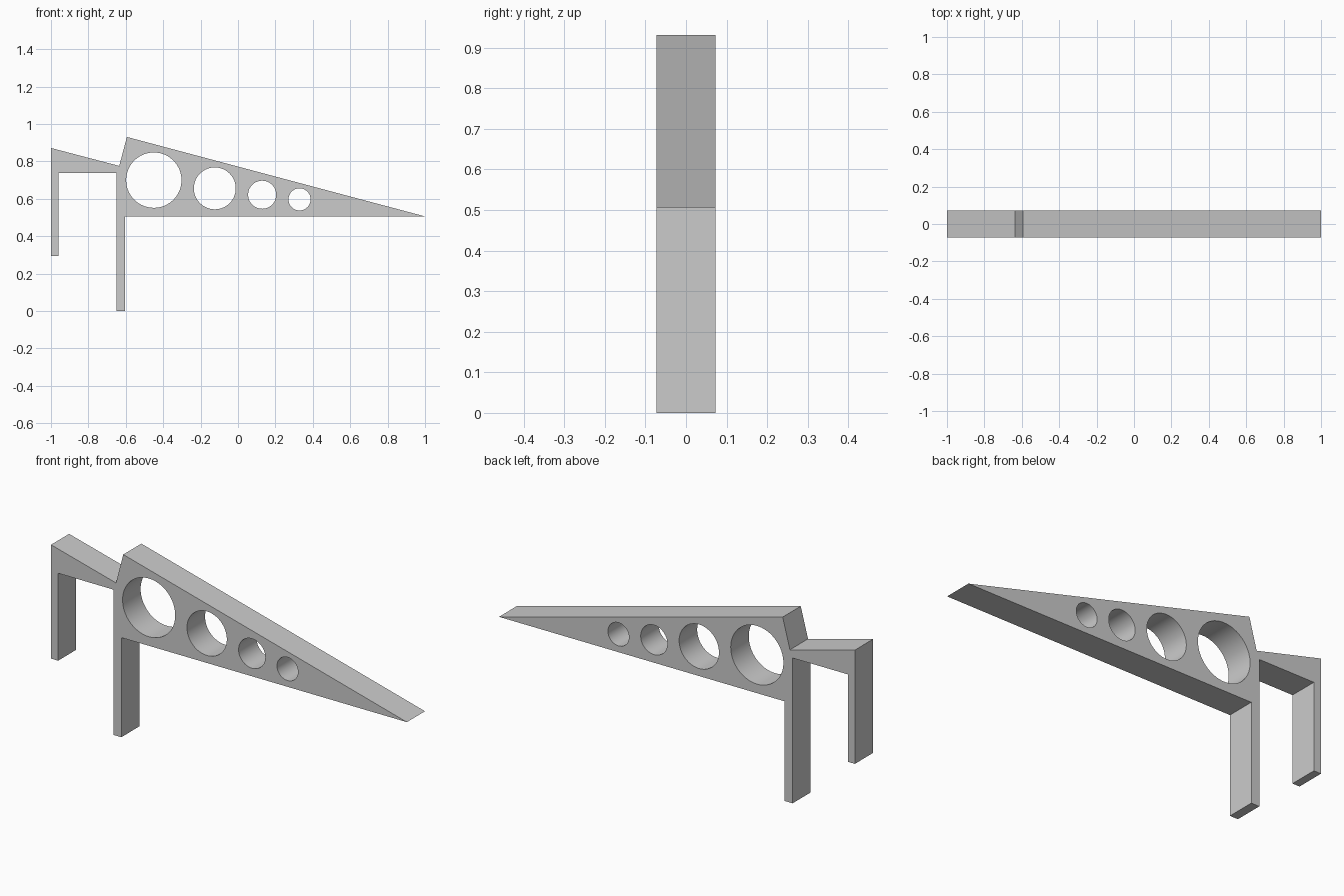
import bpy, bmesh
from math import sin, cos, tau, radians

if "Cube" in bpy.data.objects:
    bpy.data.objects.remove(bpy.data.objects["Cube"])

HALF_DEPTH = 0.0725

# Side outline (x, z): rear leg, sloped rear arm, notch, long tapered arm, main leg
OUTLINE = [(-1, 0.294), (-0.96, 0.294), (-0.96, 0.738), (-0.65, 0.738),
           (-0.65, 0), (-0.605, 0), (-0.605, 0.506), (1, 0.506),
           (-0.594, 0.931), (-0.635, 0.776), (-1, 0.872)]

# Lightening holes (x, z, radius)
HOLES = [(-0.45, 0.70, 0.148), (-0.124, 0.656, 0.112),
         (0.129, 0.622, 0.075), (0.329, 0.597, 0.059)]


def add_loop(curve, points):
    spline = curve.splines.new('POLY')
    spline.points.add(len(points) - 1)
    for p, (x, z) in zip(spline.points, points):
        p.co = (x, z, 0, 1)
    spline.use_cyclic_u = True


def circle(x, z, r, n=64):
    return [(x + r * cos(tau * i / n), z + r * sin(tau * i / n)) for i in range(n)]


# Filled profile with holes, extruded across y
curve = bpy.data.curves.new("bracket_profile", 'CURVE')
curve.dimensions = '2D'
curve.fill_mode = 'BOTH'
curve.extrude = HALF_DEPTH
add_loop(curve, OUTLINE)
for hole in HOLES:
    add_loop(curve, circle(*hole))

bracket = bpy.data.objects.new("bracket", curve)
bpy.context.collection.objects.link(bracket)
bracket.rotation_euler.x = radians(90)
bpy.context.view_layer.objects.active = bracket
bracket.select_set(True)
bpy.ops.object.convert(target='MESH')
bracket = bpy.context.object
bpy.ops.object.transform_apply(location=False, rotation=True, scale=False)

# Weld caps to walls and merge coplanar cap triangles
bm = bmesh.new()
bm.from_mesh(bracket.data)
bmesh.ops.remove_doubles(bm, verts=bm.verts, dist=1e-5)
bmesh.ops.recalc_face_normals(bm, faces=bm.faces)
bm.to_mesh(bracket.data)
bm.free()
bracket.name = "bracket"
bpy.ops.object.shade_smooth_by_angle(angle=radians(30))
